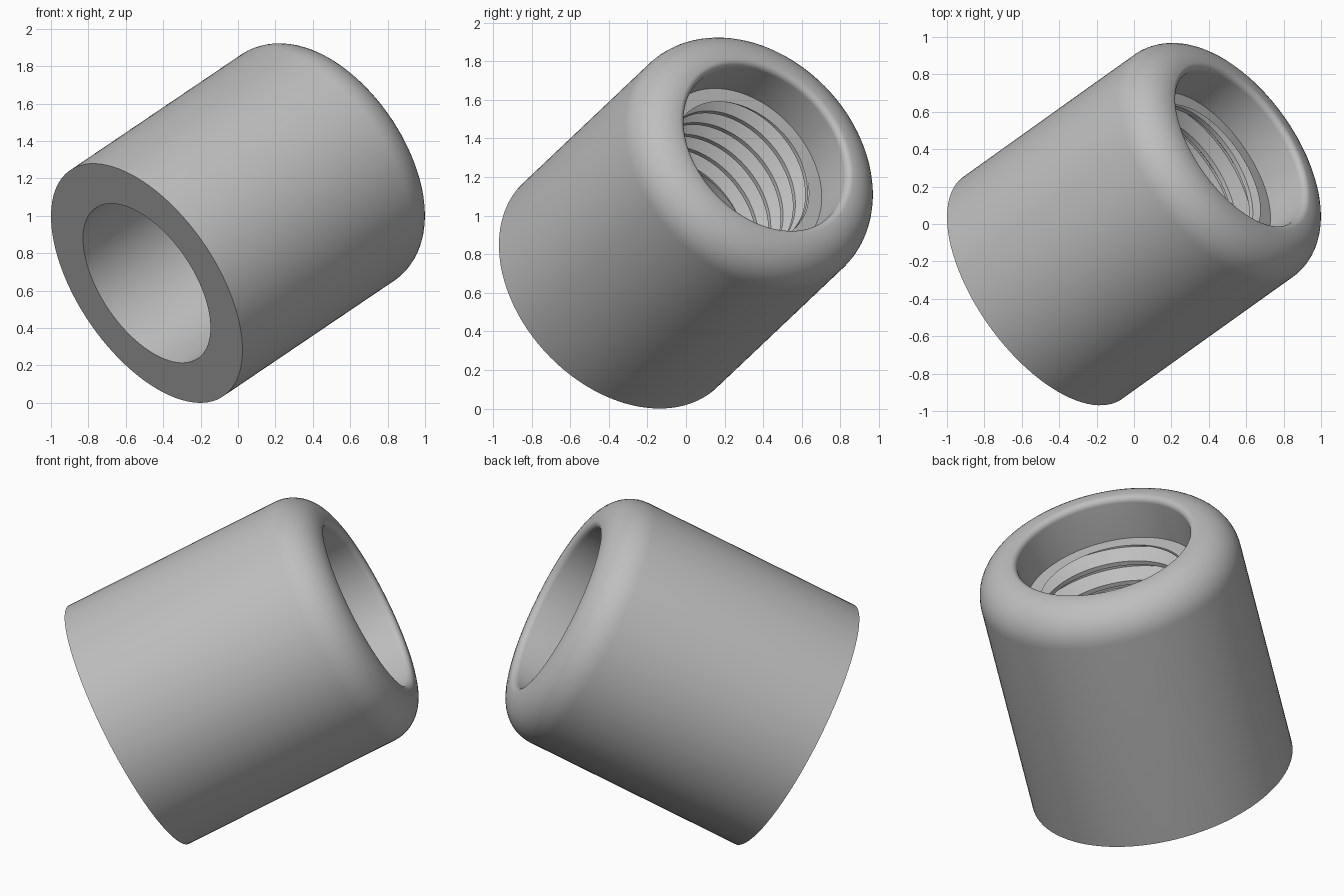
import bpy, bmesh, math
from mathutils import Vector, Matrix

if "Cube" in bpy.data.objects:
    bpy.data.objects.remove(bpy.data.objects["Cube"])

R, BORE, MINOR = 0.73, 0.486, 0.408      # outer, bore and thread crest radii
F_OUT, F_IN, LENGTH = 0.21, 0.034, 1.49  # rim fillets and total length
T_LOW, T_TOP, PITCH = 0.60, 1.23, 0.125  # thread zone along the axis
SEG = 96

# tilted placement: local z becomes the sleeve axis
axis = Vector((0.713, 0.509, 0.482)).normalized()
place = Matrix.Translation((-0.488, -0.341, 0.64)) @ \
    Vector((0, 0, 1)).rotation_difference(axis).to_matrix().to_4x4()

grey = bpy.data.materials.new("plain_grey")
grey.diffuse_color = (0.52, 0.52, 0.52, 1)
grey.use_nodes = True
grey.node_tree.nodes["Principled BSDF"].inputs["Base Color"].default_value = grey.diffuse_color


def point(r, s, ang):
    return (r * math.cos(ang), r * math.sin(ang), s)


def finish(bm, name):
    bm.transform(place)
    me = bpy.data.meshes.new(name)
    bm.to_mesh(me)
    bm.free()
    me.materials.append(grey)
    ob = bpy.data.objects.new(name, me)
    bpy.context.scene.collection.objects.link(ob)
    bpy.ops.object.select_all(action='DESELECT')
    ob.select_set(True)
    bpy.context.view_layer.objects.active = ob
    bpy.ops.object.shade_smooth_by_angle(angle=math.radians(25))


# sleeve body: lathe profile from lower thread shoulder round to upper shoulder
prof = [(MINOR, T_LOW), (BORE, T_LOW), (BORE, 0), (R, 0)]
for i in range(13):
    a = math.pi / 2 * i / 12
    prof.append((R - F_OUT + F_OUT * math.cos(a), LENGTH - F_OUT + F_OUT * math.sin(a)))
for i in range(1, 9):
    a = math.pi / 2 * (1 + i / 8)
    prof.append((BORE + F_IN + F_IN * math.cos(a), LENGTH - F_IN + F_IN * math.sin(a)))
prof += [(BORE, T_TOP), (MINOR, T_TOP)]

bm = bmesh.new()
rings = [[bm.verts.new(point(r, s, 2 * math.pi * k / SEG)) for k in range(SEG)]
         for r, s in prof]
for lo, hi in zip(rings, rings[1:]):
    for k in range(SEG):
        n = (k + 1) % SEG
        bm.faces.new((lo[k], lo[n], hi[n], hi[k]))
finish(bm, "sleeve_body")

# internal thread: helical strip with a trapezoid section, trimmed flat at both ends
section = [(BORE, 0), (BORE, 0.012), (MINOR, 0.056), (MINOR, 0.081), (BORE, PITCH)]
turns = math.ceil((T_TOP - T_LOW) / PITCH) + 2
bm = bmesh.new()
prev = None
for k in range(turns * SEG + 1):
    s0 = T_LOW - 2 * PITCH + PITCH * k / SEG
    row = [bm.verts.new(point(r, s0 + s, 2 * math.pi * k / SEG)) for r, s in section]
    if prev:
        for j in range(len(section) - 1):
            bm.faces.new((prev[j], prev[j + 1], row[j + 1], row[j]))
    prev = row
bmesh.ops.remove_doubles(bm, verts=bm.verts, dist=1e-5)
for height, direction in ((T_LOW, -1), (T_TOP, 1)):
    bmesh.ops.bisect_plane(bm, geom=bm.verts[:] + bm.edges[:] + bm.faces[:],
                           plane_co=(0, 0, height), plane_no=(0, 0, direction),
                           clear_outer=True)
finish(bm, "internal_thread")
